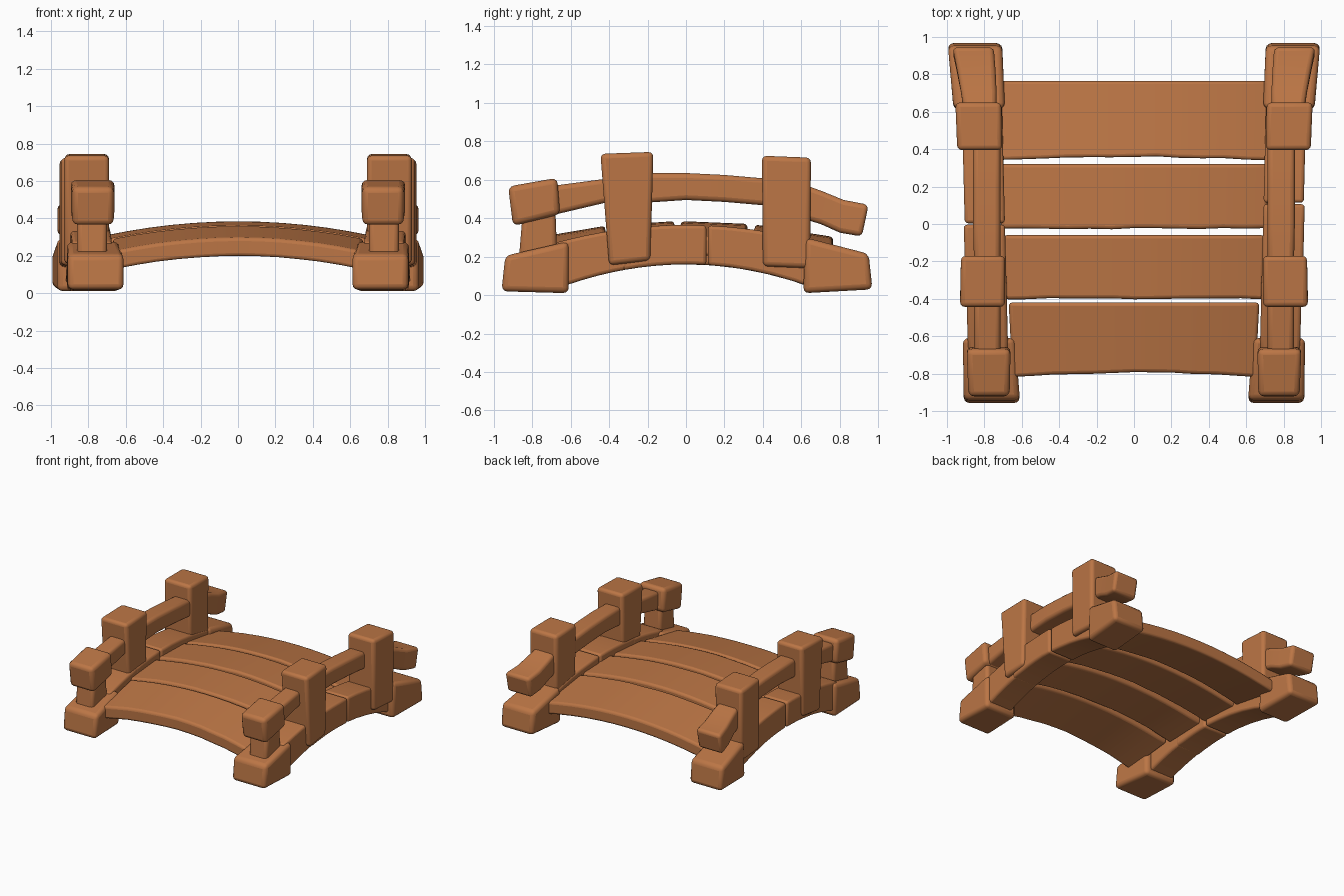
import bpy
import bmesh
import math
import random

random.seed(4)
old = bpy.data.objects.get("Cube")
if old:
    bpy.data.objects.remove(old, do_unlink=True)

wood = bpy.data.materials.new("warm brown wood")
wood.use_nodes = True
COLOR = (0.5, 0.18, 0.06, 1)
wood.diffuse_color = COLOR
wood.node_tree.nodes["Principled BSDF"].inputs["Base Color"].default_value = COLOR


def loft(name, rings, bevel=0.025):
    """Soft-edged block through a row of four-point sections."""
    bm = bmesh.new()
    rows = [[bm.verts.new(p) for p in ring] for ring in rings]
    for a, b in zip(rows, rows[1:]):
        for i in range(4):
            j = (i + 1) % 4
            bm.faces.new((a[i], a[j], b[j], b[i]))
    bm.faces.new(rows[0])
    bm.faces.new(rows[-1])
    bmesh.ops.recalc_face_normals(bm, faces=bm.faces)
    mesh = bpy.data.meshes.new(name)
    bm.to_mesh(mesh)
    bm.free()
    mesh.materials.append(wood)
    ob = bpy.data.objects.new(name, mesh)
    bpy.context.collection.objects.link(ob)
    mod = ob.modifiers.new("soft edges", "BEVEL")
    mod.width = bevel
    mod.segments = 3
    mod.limit_method = "ANGLE"
    mod.angle_limit = math.radians(40)
    bpy.ops.object.select_all(action="DESELECT")
    ob.select_set(True)
    bpy.context.view_layer.objects.active = ob
    bpy.ops.object.shade_smooth_by_angle(angle=math.radians(50))
    return ob


def beam(name, side, stations, bevel=0.025):
    """Stations: y, inner x, outer x, bottom z, top z, y shift of the top."""
    rings = []
    for y, x0, x1, z0, z1, lean in stations:
        x0, x1 = x0 * side, x1 * side
        rings.append([(x0, y, z0), (x1, y, z0),
                      (x1, y + lean, z1), (x0, y + lean, z1)])
    return loft(name, rings, bevel)


def deck_height(x, y):
    return 0.385 - 0.14 * y * y - 0.15 * x * x


def plank(name, y0, y1, half_front, half_back, bow):
    rings = []
    n = 12
    for i in range(n + 1):
        t = 2 * i / n - 1
        ya = y0 + bow * (1 - t * t) + random.uniform(-0.004, 0.004)
        xa, xb = t * half_front, t * half_back
        za, zb = deck_height(xa, ya), deck_height(xb, y1)
        rings.append([(xa, ya, za - 0.1), (xb, y1, zb - 0.1),
                      (xb, y1, zb), (xa, ya, za)])
    loft(name, rings, 0.018)


# Arched deck planks
plank("plank_front", -0.815, -0.42, 0.65, 0.67, 0.02)
plank("plank_middle_front", -0.4, -0.06, 0.69, 0.70, 0.0)
plank("plank_middle_back", -0.025, 0.32, 0.71, 0.72, 0.0)
plank("plank_back", 0.34, 0.765, 0.72, 0.73, 0.02)


def stringer(name, side, y0, y1, wide=0.0):
    stations = []
    for i in range(6):
        y = y0 + (y1 - y0) * i / 5
        shift = 0.025 * y
        stations.append((y, 0.69 + shift, 0.905 + shift + wide,
                         0.16 - 0.28 * y * y, 0.365 - 0.2 * y * y, 0))
    beam(name, side, stations, 0.018)


for label, side, joint in (("left", 1, 0.11), ("right", -1, 0.0)):
    # Curved side stringer, in butted lengths
    stringer(label + "_stringer_front", side, -0.68, -0.3)
    stringer(label + "_stringer_middle", side, -0.33, joint - 0.004, 0.005)
    stringer(label + "_stringer_back", side, joint + 0.004, 0.68)

    # Feet
    beam(label + "_front_foot", side, [
        (-0.96, 0.61, 0.91, 0.02, 0.205, 0.02),
        (-0.61, 0.635, 0.915, 0.01, 0.28, 0)], 0.03)
    beam(label + "_back_foot", side, [
        (0.61, 0.69, 0.965, 0.01, 0.3, 0.01),
        (0.97, 0.705, 0.995, 0.03, 0.215, -0.02)], 0.03)

    # Tall posts
    beam(label + "_front_post", side, [
        (-0.4, 0.69, 0.93, 0.155, 0.735, -0.045),
        (-0.185, 0.69, 0.925, 0.18, 0.745, 0.015)])
    beam(label + "_back_post", side, [
        (0.4, 0.705, 0.945, 0.15, 0.725, -0.005),
        (0.645, 0.71, 0.955, 0.14, 0.715, 0.005)])

    # Handrail, front to back
    beam(label + "_front_rail", side, [
        (-0.72, 0.715, 0.855, 0.41, 0.565, 0),
        (-0.38, 0.715, 0.855, 0.49, 0.61, 0)])
    beam(label + "_middle_rail", side, [
        (-0.22, 0.715, 0.855, 0.48, 0.635, 0),
        (0.0, 0.715, 0.86, 0.495, 0.635, 0),
        (0.2, 0.715, 0.86, 0.485, 0.625, 0),
        (0.43, 0.715, 0.86, 0.465, 0.605, 0)])
    beam(label + "_back_rail", side, [
        (0.6, 0.735, 0.91, 0.4, 0.58, 0),
        (0.7, 0.735, 0.925, 0.37, 0.54, 0.01),
        (0.8, 0.74, 0.945, 0.325, 0.495, 0.02),
        (0.915, 0.75, 0.97, 0.305, 0.47, 0.035)])

    # Low front post and its block cap
    beam(label + "_front_stub", side, [
        (-0.87, 0.7, 0.86, 0.18, 0.42, 0.02),
        (-0.67, 0.7, 0.86, 0.2, 0.46, -0.01)])
    beam(label + "_front_cap", side, [
        (-0.9, 0.665, 0.885, 0.36, 0.565, -0.025),
        (-0.655, 0.66, 0.895, 0.42, 0.61, -0.015)], 0.03)
